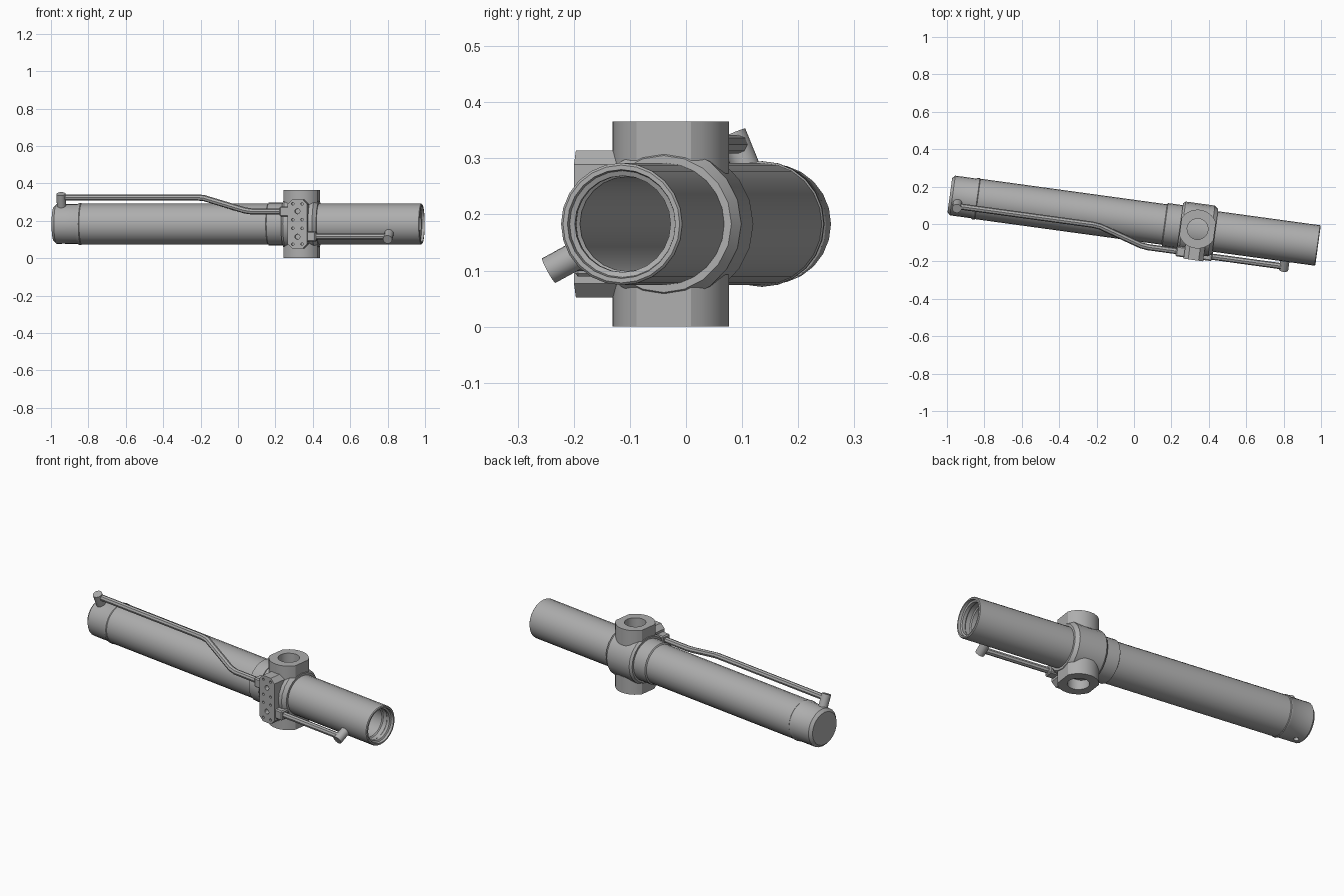
import bpy, bmesh, math
from mathutils import Matrix, Vector

if "Cube" in bpy.data.objects:
    bpy.data.objects.remove(bpy.data.objects["Cube"])

# Local frame: x runs along the barrel, origin at the trunnion centre
FRAME = Matrix.Translation((0.34, -0.027, 0.183)) @ Matrix.Rotation(math.radians(-7.8), 4, 'Z')

steel = bpy.data.materials.new("steel_grey")
steel.diffuse_color = (0.42, 0.42, 0.42, 1)
steel.use_nodes = True
steel.node_tree.nodes["Principled BSDF"].inputs["Base Color"].default_value = steel.diffuse_color


def finish(name, bm, smooth=30):
    bmesh.ops.recalc_face_normals(bm, faces=bm.faces)
    mesh = bpy.data.meshes.new(name)
    bm.to_mesh(mesh)
    bm.free()
    mesh.materials.append(steel)
    ob = bpy.data.objects.new(name, mesh)
    bpy.context.collection.objects.link(ob)
    ob.matrix_world = FRAME
    shade(ob, smooth)
    return ob


def shade(ob, angle=30):
    bpy.ops.object.select_all(action='DESELECT')
    ob.select_set(True)
    bpy.context.view_layer.objects.active = ob
    bpy.ops.object.shade_smooth_by_angle(angle=math.radians(angle))


def lathe(name, profile, sides=24):
    """Revolve (x, radius) points around the barrel axis; a radius of 0 closes an end."""
    bm = bmesh.new()
    verts = [bm.verts.new((x, 0, r)) for x, r in profile]
    for a, b in zip(verts, verts[1:]):
        bm.edges.new((a, b))
    bmesh.ops.spin(bm, geom=bm.verts[:] + bm.edges[:], cent=(0, 0, 0), axis=(1, 0, 0),
                   angle=math.tau, steps=sides, use_merge=True)
    bmesh.ops.remove_doubles(bm, verts=bm.verts, dist=1e-5)
    return finish(name, bm)


def add_rod(bm, start, end, radius, sides=16):
    start, end = Vector(start), Vector(end)
    d = end - start
    m = Matrix.Translation((start + end) / 2) @ d.to_track_quat('Z', 'Y').to_matrix().to_4x4()
    bmesh.ops.create_cone(bm, cap_ends=True, segments=sides, radius1=radius,
                          radius2=radius, depth=d.length, matrix=m)


def prism(name, outline, axis, near, far, bevel=0.0):
    """Extrude a 2D outline along y or z."""
    bm = bmesh.new()
    put = (lambda a, b, t: (a, t, b)) if axis == 'y' else (lambda a, b, t: (a, b, t))
    face = bm.faces.new([bm.verts.new(put(a, b, near)) for a, b in outline])
    up = bmesh.ops.extrude_face_region(bm, geom=[face])
    move = Vector(put(0, 0, far - near))
    bmesh.ops.translate(bm, vec=move,
                        verts=[v for v in up['geom'] if isinstance(v, bmesh.types.BMVert)])
    if bevel:
        bmesh.ops.bevel(bm, geom=bm.edges[:], offset=bevel, segments=1, affect='EDGES')
    return finish(name, bm)


def cut(ob, rods):
    bm = bmesh.new()
    for start, end, radius in rods:
        add_rod(bm, start, end, radius, 20 if radius > 0.02 else 12)
    cutter = finish("cutter", bm)
    cutter.hide_render = True
    mod = ob.modifiers.new("holes", 'BOOLEAN')
    mod.object, mod.solver = cutter, 'EXACT'
    bpy.context.view_layer.objects.active = ob
    bpy.ops.object.modifier_apply(modifier=mod.name)
    bpy.data.objects.remove(cutter)
    shade(ob)


def pipe(name, points, radius):
    curve = bpy.data.curves.new(name, 'CURVE')
    curve.dimensions = '3D'
    curve.bevel_depth, curve.bevel_resolution = radius, 2
    curve.use_fill_caps = True
    sp = curve.splines.new('POLY')
    sp.points.add(len(points) - 1)
    for p, co in zip(sp.points, points):
        p.co = (*co, 1)
    curve.materials.append(steel)
    ob = bpy.data.objects.new(name, curve)
    bpy.context.collection.objects.link(ob)
    ob.matrix_world = FRAME
    bpy.ops.object.select_all(action='DESELECT')
    ob.select_set(True)
    bpy.context.view_layer.objects.active = ob
    bpy.ops.object.convert(target='MESH')
    shade(bpy.context.object, 40)


# Hollow barrel with stepped mouth
lathe("barrel", [(-1.19, 0), (-1.19, 0.084), (0.58, 0.084), (0.585, 0.09), (0.61, 0.09),
                 (0.615, 0.086), (0.632, 0.086), (0.636, 0.095), (0.65, 0.097),
                 (0.65, 0.105), (0.646, 0.109), (-1.2, 0.109), (-1.2, 0)])

# Rear end cap with weld step and chamfered rim
end_cap = lathe("end_cap", [(-1.337, 0), (-1.337, 0.092), (-1.322, 0.107), (-1.21, 0.107),
                            (-1.2, 0.112), (-1.19, 0.112), (-1.185, 0.108), (-1.185, 0)])
cut(end_cap, [((-1.285, 0, -0.15), (-1.285, 0, -0.07), 0.014)])

# Trunnion collar and the sleeve behind it
lathe("collar", [(-0.095, 0.1), (-0.095, 0.127), (-0.083, 0.137), (0.075, 0.137),
                 (0.095, 0.122), (0.095, 0.1)], 20)
lathe("sleeve", [(-0.18, 0.108), (-0.175, 0.116), (-0.09, 0.116)])

# Trunnion stubs: round with two flats, blind bore, and a flared foot
outline = []
for i in range(32):
    a = math.tau * (i + 0.5) / 32
    outline.append((max(-0.092, min(0.092, 0.104 * math.cos(a))), 0.104 * math.sin(a)))
for side, label in ((1, "upper"), (-1, "lower")):
    stub = prism(label + "_trunnion", outline, 'z', side * 0.09, side * 0.183)
    cut(stub, [((0, 0, side * 0.115), (0, 0, side * 0.2), 0.056)])

# Port plate with chamfered corners and bolt holes
w, h, c = 0.053, 0.131, 0.025
plate = prism("port_plate", [(-w, -h + c), (-w + c, -h), (w - c, -h), (w, -h + c),
                             (w, h - c), (w - c, h), (-w + c, h), (-w, h - c)],
              'y', -0.167, -0.085)
holes = []
for z in (-0.068, 0.068):
    holes.append(((0, -0.2, z), (0, -0.14, z), 0.014))
for z in (-0.108, -0.023, 0.023, 0.108):
    for x in (-0.025, 0.025):
        holes.append(((x, -0.2, z), (x, -0.15, z), 0.007))
cut(plate, holes)

# Pipe fittings either side of the plate
for side, label in ((-1, "rear"), (1, "front")):
    z = -side * 0.067
    prism(label + "_fitting", [(side * 0.045, z - 0.027), (side * 0.098, z - 0.027),
                               (side * 0.098, z + 0.027), (side * 0.045, z + 0.027)],
          'y', -0.16, -0.105, 0.006)

# Hydraulic pipes
pipe("rear_pipe", [(-1.29, -0.053, 0.142), (-0.56, -0.053, 0.142), (-0.52, -0.057, 0.139),
                   (-0.29, -0.127, 0.073), (-0.25, -0.132, 0.067), (-0.06, -0.132, 0.067)], 0.0165)
pipe("front_pipe", [(0.06, -0.136, -0.067), (0.485, -0.136, -0.067)], 0.0165)

# Round bosses joining the pipes to the barrel
for label, x, y, z in (("rear", -1.29, -0.066, 0.161), ("front", 0.485, -0.153, -0.083)):
    bm = bmesh.new()
    add_rod(bm, (x, y * 0.55, z * 0.55), (x, y, z), 0.025)
    finish(label + "_boss", bm)
